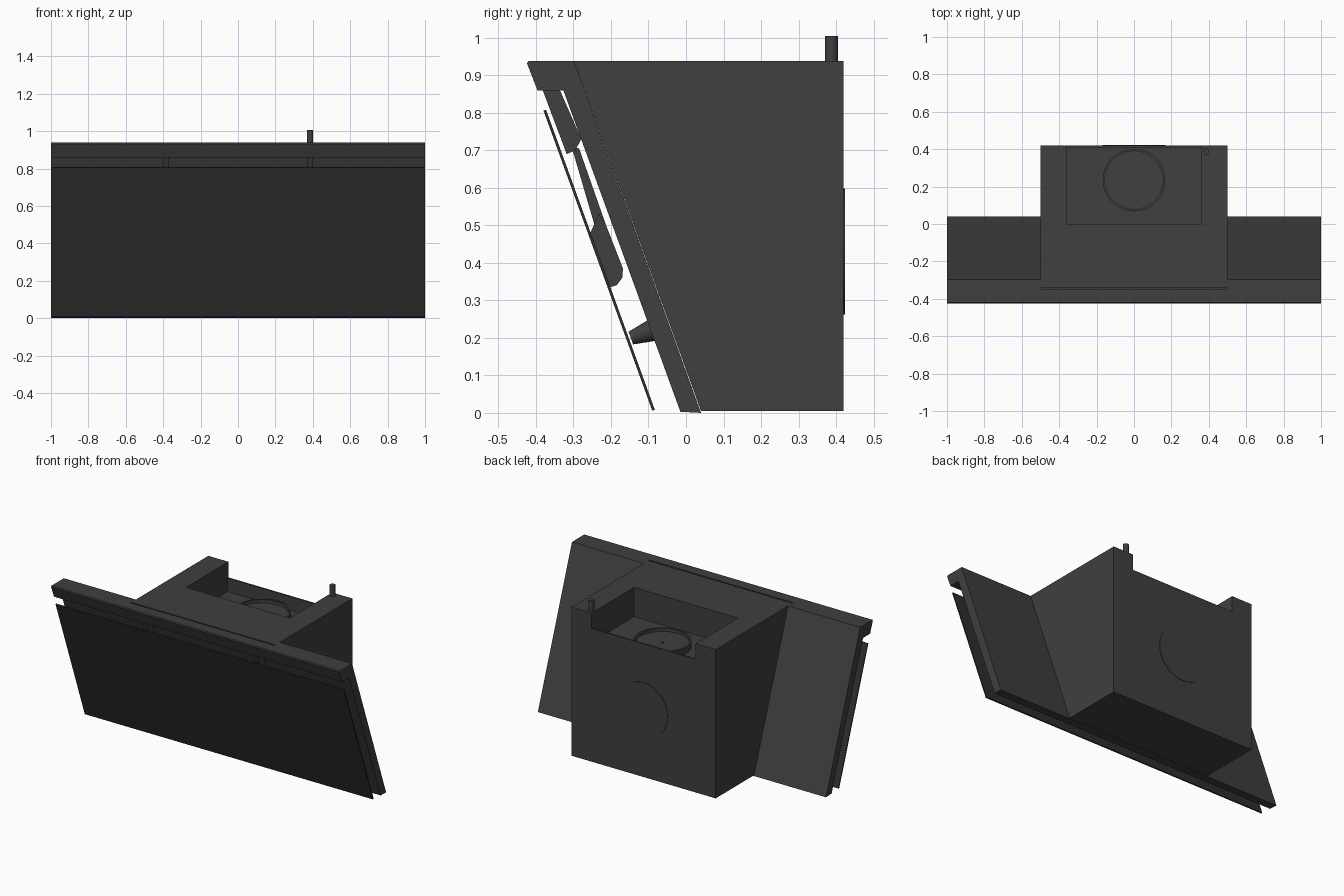
import bpy, bmesh, math
from mathutils import Matrix, Vector

if "Cube" in bpy.data.objects:
    bpy.data.objects.remove(bpy.data.objects["Cube"])

TILT = math.radians(20)
SLOPE = math.tan(TILT)


def material(name, v):
    m = bpy.data.materials.new(name)
    m.diffuse_color = (v, v, v, 1)
    m.use_nodes = True
    m.node_tree.nodes["Principled BSDF"].inputs["Base Color"].default_value = m.diffuse_color
    return m


METAL = material("dark_metal", 0.05)
GLASS = material("black_glass", 0.03)


def finish(name, bm, mat, smooth=False):
    bmesh.ops.recalc_face_normals(bm, faces=bm.faces[:])
    me = bpy.data.meshes.new(name)
    bm.to_mesh(me)
    bm.free()
    me.materials.append(mat)
    ob = bpy.data.objects.new(name, me)
    bpy.context.collection.objects.link(ob)
    if smooth:
        bpy.ops.object.select_all(action='DESELECT')
        ob.select_set(True)
        bpy.context.view_layer.objects.active = ob
        bpy.ops.object.shade_smooth_by_angle(angle=math.radians(30))
    return ob


def prism(name, pts, x0, x1, mat=METAL):
    """Extrude a (y, z) side profile from x0 to x1."""
    bm = bmesh.new()
    f = bm.faces.new([bm.verts.new((x0, y, z)) for y, z in pts])
    r = bmesh.ops.extrude_face_region(bm, geom=[f])
    vs = [v for v in r["geom"] if isinstance(v, bmesh.types.BMVert)]
    bmesh.ops.translate(bm, verts=vs, vec=(x1 - x0, 0, 0))
    return finish(name, bm, mat)


def box(name, x0, x1, y0, y1, z0, z1, mat=METAL):
    return prism(name, [(y0, z0), (y1, z0), (y1, z1), (y0, z1)], x0, x1, mat)


def cone(name, loc, r1, r2, depth, rx=0.0, mat=METAL, n=48):
    bm = bmesh.new()
    bmesh.ops.create_cone(bm, cap_ends=True, segments=n, radius1=r1, radius2=r2, depth=depth,
                          matrix=Matrix.Translation(Vector(loc)) @ Matrix.Rotation(rx, 4, 'X'))
    return finish(name, bm, mat, True)


def ring(name, loc, ro, ri, h, n=64):
    """Upright tube with wall thickness, base at loc."""
    bm = bmesh.new()
    prof = [(ri, 0), (ro, 0), (ro, h), (ri, h)]
    loops = []
    for i in range(n):
        a = 2 * math.pi * i / n
        loops.append([bm.verts.new((loc[0] + r * math.cos(a), loc[1] + r * math.sin(a), loc[2] + z))
                      for r, z in prof])
    for i in range(n):
        a, b = loops[i], loops[(i + 1) % n]
        for k in range(4):
            bm.faces.new((a[k], b[k], b[(k + 1) % 4], a[(k + 1) % 4]))
    return finish(name, bm, METAL, True)


def cut(ob, *cutters):
    bpy.context.view_layer.objects.active = ob
    for c in cutters:
        m = ob.modifiers.new("cut", 'BOOLEAN')
        m.operation = 'DIFFERENCE'
        m.solver = 'EXACT'
        m.object = c
        bpy.ops.object.modifier_apply(modifier=m.name)
        bpy.data.objects.remove(c)


# rear motor housing with sunken outlet bay, open at the back
body = prism("housing", [(0.04, 0.005), (0.42, 0.005), (0.42, 0.938), (-0.298, 0.938)], -0.5, 0.5)
cut(body,
    box("bay_cutter", -0.36, 0.36, 0.0, 0.41, 0.755, 1.1),
    box("notch_cutter", -0.36, 0.36, 0.39, 0.6, 0.84, 1.1))

# tilted full-width frame with overhanging top lip
frame = prism("frame", [(-0.015, 0.003), (0.04, 0.0), (-0.298, 0.938), (-0.42, 0.938),
                        (-0.424, 0.932), (-0.396, 0.86), (-0.327, 0.86)], -1, 1)
cut(frame, box("slot_cutter", -0.5, 0.5, -0.351, -0.342, 0.925, 1.0))

# glass front panel
prism("glass_panel", [(-0.09, 0.006), (-0.083, 0.008), (-0.373, 0.808), (-0.38, 0.806)], -1, 1, GLASS)

# hinge arms and glass buffers
for s in (-1, 1):
    a, b = s * 0.37, s * 0.4
    prism("hinge_bracket", [(-0.382, 0.86), (-0.336, 0.86), (-0.279, 0.73), (-0.295, 0.7),
                            (-0.318, 0.69)], a, b)
    prism("hinge_link", [(-0.305, 0.71), (-0.285, 0.705), (-0.213, 0.5), (-0.212, 0.47),
                         (-0.235, 0.47)], s * 0.375, s * 0.395)
    prism("hinge_foot", [(-0.255, 0.48), (-0.232, 0.53), (-0.213, 0.5), (-0.168, 0.385),
                         (-0.17, 0.36), (-0.185, 0.34), (-0.203, 0.335)], a, b)
    cone("buffer", (s * 0.4, -0.118, 0.21), 0.018, 0.03, 0.062, -math.pi / 2 + TILT)

# outlet collar, flap and hub in the bay
ring("outlet_collar", (0, 0.235, 0.75), 0.167, 0.155, 0.045)
cone("outlet_flap", (0, 0.235, 0.765), 0.156, 0.156, 0.02)
cone("flap_hub", (0, 0.235, 0.777), 0.008, 0.008, 0.01, n=16)

# round cover on the back and cable gland on top
cone("rear_cover", (0, 0.418, 0.43), 0.168, 0.168, 0.011, math.pi / 2, n=64)
cone("cable_gland", (0.385, 0.388, 0.967), 0.017, 0.017, 0.076, n=24)
